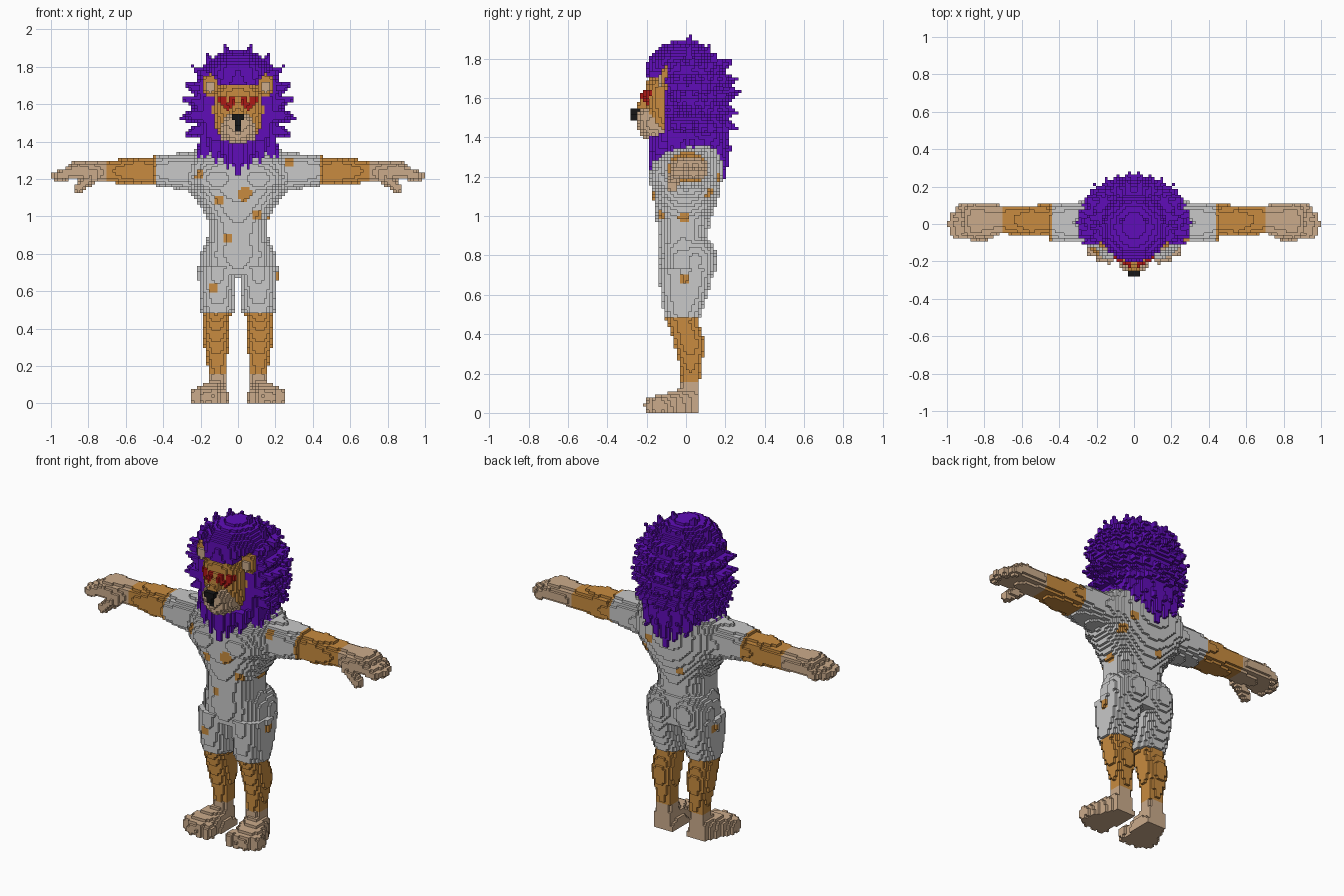
import bpy, bmesh, math, random
from mathutils import Vector

if "Cube" in bpy.data.objects:
    bpy.data.objects.remove(bpy.data.objects["Cube"])

random.seed(4)
H = 1 / 64            # block size
cells = {}            # block index -> part name
paint = {}            # block index -> colour overriding the part's own

COLOURS = {"grey cloth": (.58, .58, .58), "orange fur": (.58, .26, .05), "tan fur": (.60, .41, .26),
           "purple hair": (.115, .004, .48), "red": (.42, .01, .008), "black": (.008, .008, .008)}
PARTS = {"body_suit": "grey cloth", "forearms": "orange fur", "hands": "tan fur", "shins": "orange fur",
         "feet": "tan fur", "mane": "purple hair", "head": "orange fur", "muzzle": "tan fur",
         "nose": "black", "eyes": "red", "ears": "orange fur", "inner_ears": "tan fur"}


def centre(c):
    return Vector([(v + .5) * H for v in c])


def put(c, part):
    """Set one block and its mirror image; no part removes it."""
    for q in (c, (-1 - c[0], c[1], c[2])):
        if part is None:
            cells.pop(q, None)
        elif q[2] >= 0:
            cells[q] = part
            paint.pop(q, None)


def fill(lo, hi, inside, part):
    r = [range(math.floor(a / H) - 1, math.ceil(b / H) + 1) for a, b in zip(lo, hi)]
    for i in r[0]:
        for j in r[1]:
            for k in r[2]:
                p = centre((i, j, k))
                if inside(p):
                    put((i, j, k), part(p) if callable(part) else part)


def ball(c, r, part):
    c, r = Vector(c), Vector(r)
    fill(c - r, c + r, lambda p: sum(((p[a] - c[a]) / r[a]) ** 2 for a in range(3)) < 1, part)


def horn(a, b, ra, rb, part):
    """Tapered capsule from a to b."""
    a, b = Vector(a), Vector(b)
    d, m = b - a, Vector((max(ra, rb),) * 3)

    def inside(p):
        t = min(1, max(0, (p - a).dot(d) / d.length_squared))
        return (p - a - d * t).length < ra + (rb - ra) * t
    fill([min(u, v) - m[0] for u, v in zip(a, b)], [max(u, v) + m[0] for u, v in zip(a, b)], inside, part)


def loft(rows, axis, part, n=2.3):
    """Superellipse sections along an axis; rows are (position, low, high, low, high)."""
    u, v = [a for a in range(3) if a != axis]
    lo, hi = [0] * 3, [0] * 3
    lo[axis], hi[axis] = rows[0][0], rows[-1][0]
    lo[u], hi[u] = min(r[1] for r in rows), max(r[2] for r in rows)
    lo[v], hi[v] = min(r[3] for r in rows), max(r[4] for r in rows)

    def inside(p):
        for r, s in zip(rows, rows[1:]):
            if r[0] <= p[axis] < s[0]:
                t = (p[axis] - r[0]) / (s[0] - r[0])
                a, b, c, d = [x + (y - x) * t for x, y in zip(r[1:], s[1:])]
                return (abs((2 * p[u] - a - b) / (b - a)) ** n + abs((2 * p[v] - c - d) / (d - c)) ** n) < 1
        return False
    fill(lo, hi, inside, part)


# torso
loft([(z, -w, w, f, b) for z, w, f, b in (
    (.69, .20, -.13, .12), (.80, .19, -.14, .13), (.90, .16, -.14, .11), (.98, .16, -.15, .125),
    (1.05, .20, -.16, .15), (1.12, .25, -.17, .17), (1.20, .30, -.18, .185), (1.28, .30, -.17, .185),
    (1.34, .26, -.11, .18), (1.38, .18, -.05, .16))], 2, "body_suit")
ball((.09, .045, .77), (.11, .115, .13), "body_suit")
ball((.11, -.10, 1.2), (.13, .09, .09), "body_suit")

# legs, coloured by height
loft([(.08, .06, .16, -.05, .07), (.16, .06, .16, -.025, .07), (.22, .06, .165, -.03, .075),
      (.35, .045, .19, -.06, .1), (.475, .045, .185, -.098, .06), (.48, .02, .197, -.11, .07),
      (.60, .012, .21, -.13, .11), (.73, .005, .212, -.14, .14)], 2,
     lambda p: "body_suit" if p.z > .48 else "shins" if p.z > .15 else "feet")

# feet with toes
loft([(-.16, .07, .235, -.09, .09), (-.10, .055, .245, -.1, .10), (-.04, .05, .21, -.12, .12),
      (.07, .055, .165, -.13, .13)], 1, "feet", 3)
for x, y in ((.08, -.165), (.128, -.172), (.178, -.165), (.222, -.14)):
    ball((x, y, .035), (.031, .04, .05), "feet")

# arms, coloured by distance from the centre
loft([(.24, -.10, .12, 1.13, 1.34), (.35, -.10, .115, 1.15, 1.335), (.445, -.09, .11, 1.165, 1.325),
      (.45, -.07, .105, 1.17, 1.31), (.55, -.07, .10, 1.165, 1.32), (.70, -.05, .10, 1.185, 1.295),
      (.78, -.07, .11, 1.19, 1.295), (.86, -.08, .112, 1.195, 1.30), (.91, -.07, .10, 1.2, 1.28)], 0,
     lambda p: "body_suit" if p.x < .44 else "forearms" if p.x < .70 else "hands")

# fingers and thumb
for y, x in ((-.05, .96), (-.005, .975), (.042, .965), (.082, .93)):
    horn((.85, y, 1.25), (x, y, 1.215), .033, .025, "hands")
horn((.77, -.05, 1.22), (.855, -.068, 1.15), .035, .027, "hands")

# mane volume
loft([(z, -w, w, f, b) for z, w, f, b in (
    (1.33, .14, -.15, .20), (1.42, .20, -.19, .21), (1.55, .245, -.16, .22), (1.69, .24, -.20, .215),
    (1.80, .185, -.195, .165), (1.86, .12, -.14, .11), (1.89, .05, -.06, .05))], 2, "mane", 1.9)

# mane locks in rings: start height, tip height, tip reach in x and y, count
for z0, z1, rx, ry, n in ((1.40, 1.33, .235, .22, 14), (1.47, 1.44, .275, .245, 16), (1.54, 1.53, .305, .25, 15),
                          (1.60, 1.63, .30, .27, 16), (1.68, 1.70, .285, .25, 15), (1.74, 1.79, .24, .225, 14)):
    for s in range(n):
        a = math.pi * (s + .5) / n - math.pi / 2
        a = a * 1.15 + .25
        x, y = math.cos(a), math.sin(a)
        if x < 0 or y < -.5:
            continue
        j = random.uniform(-.015, .015)
        horn((x * rx * .62, y * ry * .62 + .01, z0), (x * rx, y * ry + .01, z1 + j), .06, .007, "mane")
for x, y, z in ((.07, .02, 1.915), (.165, .02, 1.865), (.06, .12, 1.87), (.13, .15, 1.82), (.06, -.11, 1.86)):
    horn((x * .75, y * .7, z - .13), (x, y, z), .06, .007, "mane")

# beard and nape locks
for a, b, r in (((0, -.13, 1.38), (0, -.182, 1.22), .065), ((.06, -.13, 1.38), (.055, -.175, 1.26), .055),
                ((.12, -.10, 1.4), (.12, -.15, 1.29), .055), ((.16, -.05, 1.42), (.185, -.09, 1.31), .055),
                ((0, .14, 1.42), (0, .20, 1.18), .085), ((.07, .14, 1.42), (.06, .20, 1.24), .07),
                ((.13, .11, 1.42), (.13, .19, 1.29), .07)):
    horn(a, b, r, .008, "mane")

# opening for the face and ears
fill((0, -.3, 1.40), (.3, -.10, 1.69),
     lambda p: p.y < -.11 and abs(p.x / .25) ** 2 + abs((p.z - 1.55) / .15) ** 4 < 1, None)
fill((.1, -.3, 1.62), (.2, -.09, 1.77),
     lambda p: p.y < -.09 and math.hypot(p.x - .15, p.z - 1.70) < .06, None)

# face and muzzle
loft([(1.40, -.085, .085, -.19, .02), (1.47, -.12, .12, -.19, .02), (1.56, -.135, .135, -.20, .02),
      (1.66, -.13, .13, -.205, .02), (1.70, -.11, .11, -.19, .02)], 2,
     lambda p: "muzzle" if p.z < 1.50 and abs(p.x) < .095 else "head")
ball((0, -.175, 1.465), (.092, .07, .08), "muzzle")
ball((.035, -.20, 1.50), (.045, .055, .045), "muzzle")
horn((0, -.18, 1.64), (0, -.225, 1.54), .03, .036, "head")

# nose and mouth line
fill((0, -.3, 1.46), (.05, -.23, 1.56),
     lambda p: -.275 < p.y < -.235 and p.z < 1.55 and (p.x < .034 if p.z > 1.53 else p.x < (p.z - 1.495) * .9), "nose")
for k in range(math.floor(1.465 / H), math.floor(1.52 / H)):
    put((0, min(c[1] for c in cells if c[0] == 0 and c[2] == k), k), "nose")

# heart-shaped eyes on the front of the face
for i in range(0, 8):
    for k in range(98, 107):
        p = centre((i, 0, k))
        x, z = p.x - .06, p.z - 1.605
        if (abs(x) < .042 and 0 <= z < .032 and abs(x) > .006) or (z < 0 and abs(x) < .042 + z):
            put((i, min(c[1] for c in cells if c[0] == i and c[2] == k) - 1, k), "eyes")

# ears
ball((.15, -.10, 1.70), (.045, .035, .058), "ears")
ball((.15, -.13, 1.695), (.022, .018, .032), "inner_ears")

# orange spots on the suit, snapped to its surface
SIDES = [(1, 0, 0), (-1, 0, 0), (0, 1, 0), (0, -1, 0), (0, 0, 1), (0, 0, -1)]


def step(c, d):
    return (c[0] + d[0], c[1] + d[1], c[2] + d[2])


skin = [c for c, part in cells.items() if part == "body_suit" and any(step(c, d) not in cells for d in SIDES)]
for x, y, z, r in ((-.225, -.16, 1.235, .028), (.27, -.13, 1.305, .028), (.035, -.18, 1.125, .036),
                   (-.10, -.17, 1.085, .028), (.10, -.15, 1.0, .028), (-.06, -.15, .885, .03),
                   (-.14, -.13, .61, .03), (.17, 0, 1.0, .032), (.21, -.02, .685, .03), (.2, .13, 1.11, .028),
                   (.13, .19, 1.2, .03), (-.05, .15, 1.04, .025), (-.21, .03, .68, .028)):
    o = Vector((x, y, z))
    o = centre(min(skin, key=lambda c: (centre(c) - o).length))
    for c in skin:
        if (centre(c) - o).length < r:
            paint[c] = "orange fur"

# turn the outer block faces into one mesh per part
mats = {}
for name, rgb in COLOURS.items():
    mats[name] = bpy.data.materials.new(name)
    mats[name].diffuse_color = (*rgb, 1)
QUAD = ((0, 0), (1, 0), (1, 1), (0, 1))
for part, colour in PARTS.items():
    bm, verts = bmesh.new(), {}
    slots = [colour] + (["orange fur"] if part == "body_suit" else [])
    for c, owner in cells.items():
        if owner != part:
            continue
        for d in SIDES:
            if step(c, d) in cells:
                continue
            axis = next(a for a in range(3) if d[a])
            corners = []
            for s, t in (QUAD if d[axis] > 0 else QUAD[::-1]):
                q = list(c)
                q[axis] += d[axis] > 0
                q[(axis + 1) % 3] += s
                q[(axis + 2) % 3] += t
                q = tuple(q)
                if q not in verts:
                    verts[q] = bm.verts.new([v * H for v in q])
                corners.append(verts[q])
            bm.faces.new(corners).material_index = slots.index(paint.get(c, colour))
    mesh = bpy.data.meshes.new(part)
    bm.to_mesh(mesh)
    bm.free()
    for s in slots:
        mesh.materials.append(mats[s])
    bpy.context.collection.objects.link(bpy.data.objects.new(part, mesh))

for m in bpy.data.materials:
    if m.users and not m.is_grease_pencil:
        m.use_nodes = True
        m.node_tree.nodes["Principled BSDF"].inputs["Base Color"].default_value = m.diffuse_color
